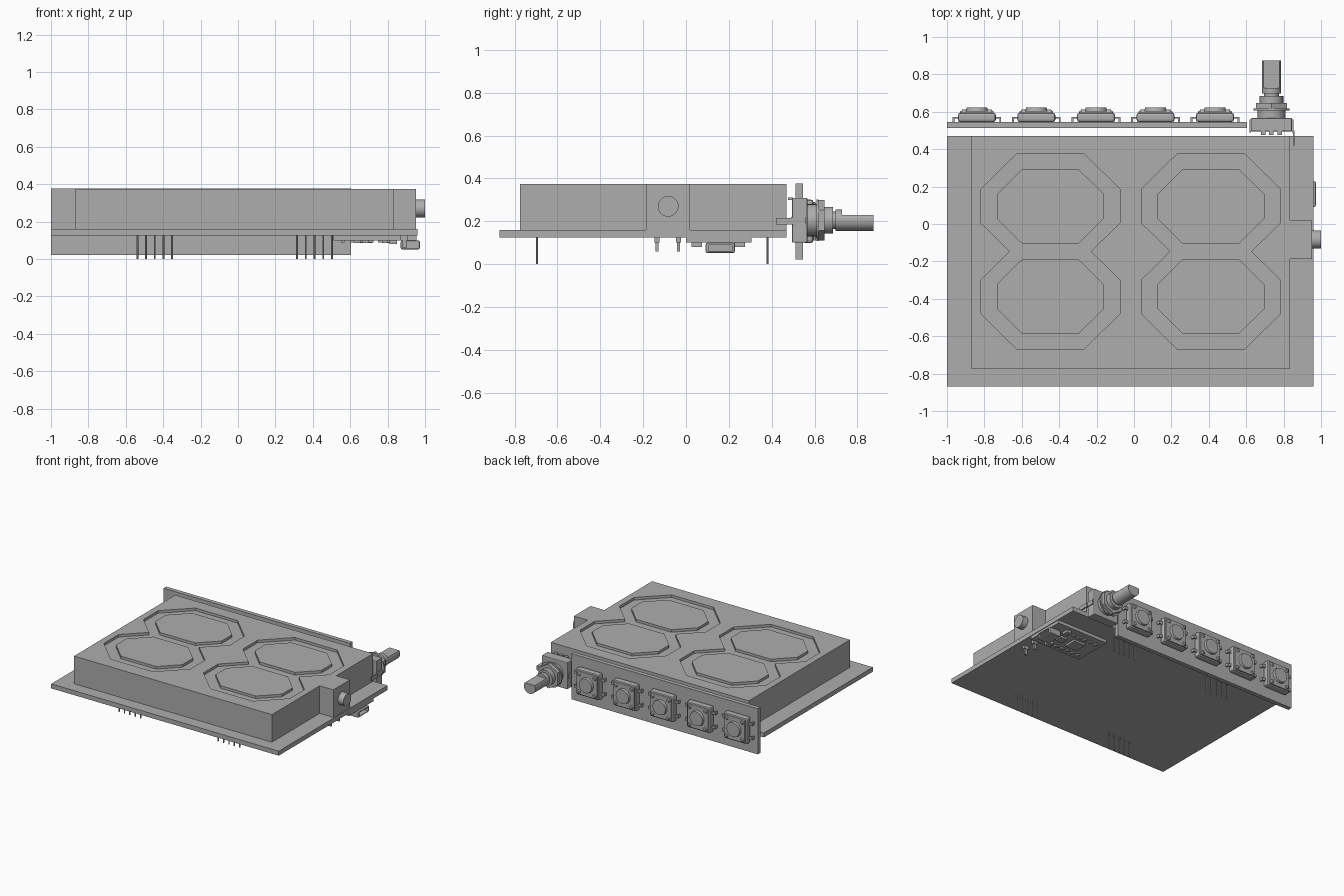
import bpy, bmesh, math, random
from mathutils import Matrix, Vector

cube = bpy.data.objects.get("Cube")
if cube:
    bpy.data.objects.remove(cube, do_unlink=True)

grey = bpy.data.materials.new("plain_grey")
grey.use_nodes = True
COLOR = (0.42, 0.42, 0.42, 1)
grey.diffuse_color = COLOR
grey.node_tree.nodes["Principled BSDF"].inputs["Base Color"].default_value = COLOR


def finish(name, bm):
    bmesh.ops.recalc_face_normals(bm, faces=bm.faces)
    mesh = bpy.data.meshes.new(name)
    bm.to_mesh(mesh)
    bm.free()
    mesh.materials.append(grey)
    obj = bpy.data.objects.new(name, mesh)
    bpy.context.collection.objects.link(obj)
    return obj


def box(name, x, y, z, bevel=0):
    """Box from (low, high) ranges."""
    bm = bmesh.new()
    bmesh.ops.create_cube(bm, size=1)
    for v in bm.verts:
        v.co = [lo + (c + 0.5) * (hi - lo) for c, (lo, hi) in zip(v.co, (x, y, z))]
    if bevel:
        bmesh.ops.bevel(bm, geom=bm.edges[:], offset=bevel, segments=2,
                        profile=0.5, affect='EDGES')
    return finish(name, bm)


def prism(name, points, z0, z1):
    """Upright prism over an outline."""
    bm = bmesh.new()
    face = bm.faces.new([bm.verts.new((x, y, z0)) for x, y in points])
    top = bmesh.ops.extrude_face_region(bm, geom=[face])["geom"]
    for v in top:
        if isinstance(v, bmesh.types.BMVert):
            v.co.z = z1
    return finish(name, bm)


def rod(name, center, axis, length, r1, r2=None, sides=32):
    """Cylinder or cone starting at center and running along axis."""
    bm = bmesh.new()
    bmesh.ops.create_cone(bm, cap_ends=True, segments=sides, radius1=r1,
                          radius2=r1 if r2 is None else r2, depth=length)
    axis = Vector(axis)
    turn = axis.to_track_quat('Z', 'Y').to_matrix().to_4x4()
    place = Matrix.Translation(Vector(center) + axis * length / 2) @ turn
    bmesh.ops.transform(bm, matrix=place, verts=bm.verts)
    obj = finish(name, bm)
    if sides > 8:
        bpy.ops.object.select_all(action='DESELECT')
        obj.select_set(True)
        bpy.context.view_layer.objects.active = obj
        bpy.ops.object.shade_smooth_by_angle(angle=math.radians(35))
    return obj


def cut(obj, cutter):
    mod = obj.modifiers.new("cut", 'BOOLEAN')
    mod.operation = 'DIFFERENCE'
    mod.solver = 'EXACT'
    mod.object = cutter
    cutter.hide_render = True
    cutter.hide_set(True)
    cutter.display_type = 'WIRE'


# Main board and display block
box("main_board", (-1, 0.96), (-0.87, 0.47), (0.125, 0.16))
TOP, FLOOR = 0.375, 0.355
display = box("display_block", (-0.87, 0.835), (-0.775, 0.47), (0.16, TOP))

# Digit grooves, each a waisted figure with two octagonal islands
MID = -0.147
quarter = [(0.182, 0.52), (0.372, 0.333), (0.372, 0.153), (0.216, 0)]
right = quarter + [(x, -y) for x, y in quarter[-2::-1]]
outline = right + [(-x, y) for x, y in right[::-1]]
corner = [(0.152, 0.198), (0.286, 0.065)]
half = corner + [(x, -y) for x, y in corner[::-1]]
octagon = half + [(-x, y) for x, y in half[::-1]]
for side, cx in (("right", -0.447), ("left", 0.411)):
    cutter = prism(side + "_groove_cutter", [(cx + x, MID + y) for x, y in outline],
                   FLOOR, TOP + 0.05)
    cut(display, cutter)
    for row, dy in (("front", -0.241), ("rear", 0.241)):
        prism(f"{side}_{row}_island", [(cx + x, MID + dy + y) for x, y in octagon],
              FLOOR - 0.005, TOP)

# Side jack
box("jack_body", (0.835, 0.953), (-0.187, 0.018), (0.16, TOP))
rod("jack_barrel", (0.95, -0.083, 0.27), (1, 0, 0), 0.05, 0.048)
for y in (-0.135, -0.035):
    box("jack_pin_root", (0.87, 0.91), (y - 0.012, y + 0.012), (0.1, 0.125))
    box("jack_pin", (0.88, 0.9), (y - 0.007, y + 0.007), (0.058, 0.1))

# Display pins under the board
for x0 in (-0.538, 0.316):
    for y in (-0.695, 0.38):
        for i in range(5):
            rod("display_pin", (x0 + i * 0.0465, y, 0), (0, 0, 1), 0.125, 0.005, sides=8)

# Controller board with its small chips
box("controller_board", (0.51, 0.955), (0, 0.305), (0.1, 0.125))
box("controller_chip", (0.62, 0.72), (0.1, 0.2), (0.085, 0.1))
box("flash_chip", (0.77, 0.83), (0.12, 0.18), (0.085, 0.1))
random.seed(4)
for i in range(6):
    for y in (0.05, 0.245):
        x = 0.56 + i * 0.05
        w = random.uniform(0.008, 0.014)
        box("small_component", (x - w, x + w), (y - 0.012, y + 0.012), (0.088, 0.1))
for y in (0.05, 0.25):
    box("controller_button", (0.81, 0.85), (y - 0.025, y + 0.025), (0.08, 0.1))
usb = box("usb_socket", (0.87, 0.972), (0.092, 0.228), (0.052, 0.1), 0.008)
cut(usb, box("usb_cutter", (0.9, 1.1), (0.105, 0.215), (0.062, 0.09)))

# Button board with five push buttons
ZB = 0.2
box("button_board", (-1, 0.605), (0.512, 0.545), (0.022, 0.377))
for x in (-0.84, -0.522, -0.203, 0.115, 0.433):
    rod_y = (0, 1, 0)
    box("button_body", (x - 0.102, x + 0.102), (0.545, 0.595), (ZB - 0.102, ZB + 0.102), 0.014)
    box("button_cover", (x - 0.09, x + 0.09), (0.59, 0.605), (ZB - 0.09, ZB + 0.09), 0.005)
    rod("button_cap", (x, 0.6, ZB), rod_y, 0.022, 0.06, 0.055)
    for sx in (-1, 1):
        for sz in (-1, 1):
            rod("button_rivet", (x + sx * 0.068, 0.603, ZB + sz * 0.068), rod_y,
                0.01, 0.016, 0.01, 16)
            px, pz = x + sx * 0.112, ZB + sz * 0.055
            box("button_leg", (px - 0.012, px + 0.012), (0.565, 0.573), (pz - 0.011, pz + 0.011))
            px = x + sx * 0.125
            box("button_leg_foot", (px - 0.005, px + 0.005), (0.545, 0.573),
                (pz - 0.011, pz + 0.011))

# Rotary control
XE, ZE = 0.735, 0.205
box("rotary_body", (0.625, 0.845), (0.495, 0.567), (0.1, 0.31), 0.006)
rod("rotary_collar", (XE, 0.56, ZE), (0, 1, 0), 0.05, 0.075)
rod("rotary_washer", (XE, 0.608, ZE), (0, 1, 0), 0.01, 0.097)
rod("rotary_nut", (XE, 0.615, ZE), (0, 1, 0), 0.032, 0.095, sides=6)
rod("rotary_thread", (XE, 0.56, ZE), (0, 1, 0), 0.125, 0.063)
rod("rotary_neck", (XE, 0.68, ZE), (0, 1, 0), 0.03, 0.04)
shaft = rod("rotary_shaft", (XE, 0.698, ZE), (0, 1, 0), 0.176, 0.05)
cut(shaft, box("shaft_cutter", (0.6, 0.9), (0.728, 1), (0.23, 0.3)))
for x in (0.69, 0.735, 0.78):
    box("rotary_pin", (x - 0.012, x + 0.012), (0.475, 0.5), (0.3, 0.312))
for x in (0.622, 0.848):
    box("rotary_tab", (x - 0.004, x + 0.004), (0.49, 0.56), (0.185, 0.22))
box("rotary_long_tab", (0.85, 0.858), (0.42, 0.5), (0.185, 0.215))
